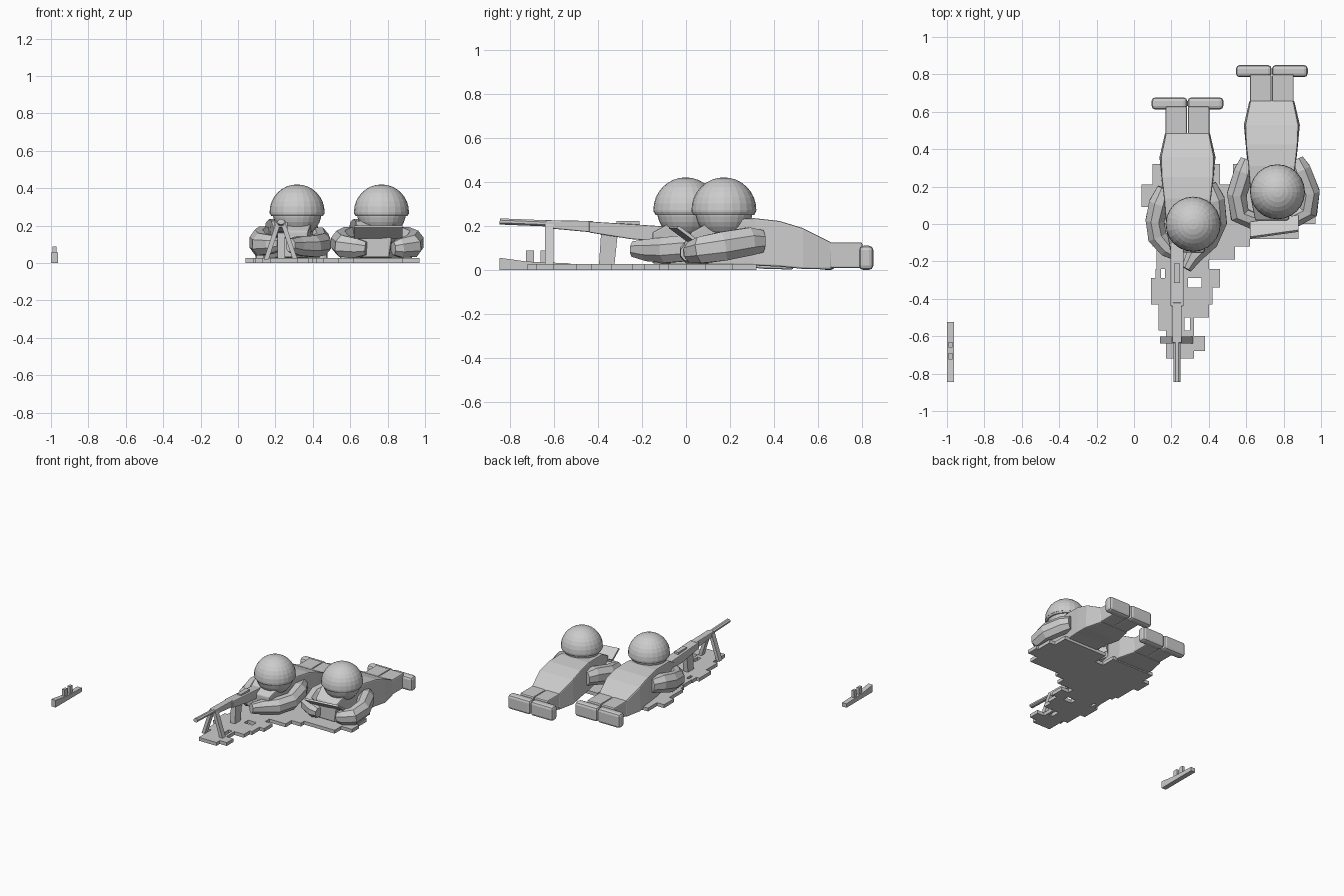
import bpy, bmesh, math
from mathutils import Vector, Matrix

if "Cube" in bpy.data.objects:
    bpy.data.objects.remove(bpy.data.objects["Cube"])

grey = bpy.data.materials.new("plain grey")
grey.use_nodes = True
grey.diffuse_color = (0.6, 0.6, 0.6, 1)
grey.node_tree.nodes["Principled BSDF"].inputs["Base Color"].default_value = (0.6, 0.6, 0.6, 1)


def finish(name, bm, bevel=0):
    bmesh.ops.recalc_face_normals(bm, faces=bm.faces)
    me = bpy.data.meshes.new(name)
    bm.to_mesh(me)
    bm.free()
    me.materials.append(grey)
    ob = bpy.data.objects.new(name, me)
    bpy.context.collection.objects.link(ob)
    if bevel:
        mod = ob.modifiers.new("Bevel", "BEVEL")
        mod.width, mod.segments = bevel, 2
    return ob


def add_box(bm, x, y, z):
    m = Matrix.Translation([sum(r) / 2 for r in (x, y, z)]) @ Matrix.Diagonal(
        [r[1] - r[0] for r in (x, y, z)] + [1])
    bmesh.ops.create_cube(bm, size=1, matrix=m)


def box(name, x, y, z, bevel=0):
    bm = bmesh.new()
    add_box(bm, x, y, z)
    return finish(name, bm, bevel)


def loft(name, rings, bevel=0):
    """Skin a list of equal-sized point rings and cap both ends."""
    bm = bmesh.new()
    vs = [[bm.verts.new(p) for p in ring] for ring in rings]
    n = len(vs[0])
    for a, b in zip(vs, vs[1:]):
        for i in range(n):
            j = (i + 1) % n
            bm.faces.new((a[i], a[j], b[j], b[i]))
    bm.faces.new(vs[0])
    bm.faces.new(vs[-1])
    return finish(name, bm, bevel)


def prism(name, profile, x0, x1, bevel=0):
    return loft(name, [[(x, y, z) for y, z in profile] for x in (x0, x1)], bevel)


def tube(name, path, sides=8, smooth=False):
    """Path of (x, y, z, half width, half height)."""
    pts = [Vector(p[:3]) for p in path]
    rings = []
    for i, p in enumerate(path):
        t = (pts[min(i + 1, len(pts) - 1)] - pts[max(i - 1, 0)]).normalized()
        side = t.cross(Vector((0, 0, 1))).normalized()
        up = side.cross(t)
        ring = []
        for k in range(sides):
            a = math.tau * (k + 0.5) / sides
            ring.append(pts[i] + side * p[3] * math.cos(a) * 1.08 + up * p[4] * math.sin(a) * 1.08)
        rings.append(ring)
    return loft(name, rings)


def dome(name, centre, radius, low, squash=1):
    """Sphere cut flat below the given height."""
    bm = bmesh.new()
    bmesh.ops.create_uvsphere(bm, u_segments=24, v_segments=16, radius=radius,
                              matrix=Matrix.Translation(centre))
    cut = bmesh.ops.bisect_plane(bm, geom=bm.verts[:] + bm.edges[:] + bm.faces[:],
                                 plane_co=(0, 0, low), plane_no=(0, 0, -1), clear_outer=True)
    bmesh.ops.holes_fill(bm, edges=[e for e in cut["geom_cut"] if isinstance(e, bmesh.types.BMEdge)])
    return finish(name, bm)


def soldier(who, cx, dy):
    # Torso and thighs, stations of (y, top half width, bottom half width, z low, z high)
    stations = [(0.02, 0.09, 0.07, 0.03, 0.17), (0.12, 0.11, 0.09, 0.025, 0.225),
                (0.31, 0.125, 0.128, 0.02, 0.235), (0.425, 0.138, 0.14, 0.015, 0.222),
                (0.53, 0.142, 0.15, 0.005, 0.19), (0.66, 0.115, 0.12, 0.002, 0.125)]
    loft(who + "_torso", [[(cx - b, y + dy, lo), (cx + b, y + dy, lo),
                           (cx + t, y + dy, hi), (cx - t, y + dy, hi)]
                          for y, t, b, lo, hi in stations], 0.008)
    # Lower legs and boots
    for s, side in ((1, "left"), (-1, "right")):
        leg = sorted((cx + s * 0.002, cx + s * 0.117))
        boot = sorted((cx + s * 0.001, cx + s * 0.192))
        box(f"{who}_{side}_lower_leg", leg, (0.64 + dy, 0.80 + dy), (0.008, 0.125), 0.008)
        box(f"{who}_{side}_boot", boot, (0.785 + dy, 0.85 + dy), (0.0, 0.11), 0.02)
    # Head, helmet and rim
    hx, hy = cx + 0.03, 0.172 + dy
    dome(who + "_head", (hx, hy, 0.268), 0.13, 0.16)
    dome(who + "_helmet", (hx, hy, 0.273), 0.147, 0.262)
    bm = bmesh.new()
    bmesh.ops.create_cone(bm, cap_ends=True, segments=24, radius1=0.138, radius2=0.145, depth=0.014,
                          matrix=Matrix.Translation((hx, hy, 0.257)))
    finish(who + "_helmet_rim", bm)


soldier("spotter", 0.737, 0.0)
soldier("gunner", 0.286, -0.173)

# Arms: shoulder, upper arm, elbow, forearm, hand
tube("spotter_left_arm", [(0.865, 0.345, 0.13, 0.04, 0.05), (0.89, 0.29, 0.13, 0.055, 0.063),
                          (0.94, 0.17, 0.108, 0.053, 0.066), (0.93, 0.07, 0.09, 0.053, 0.06),
                          (0.865, 0.03, 0.08, 0.045, 0.05), (0.83, 0.015, 0.078, 0.03, 0.035)])
tube("spotter_right_arm", [(0.61, 0.345, 0.13, 0.04, 0.05), (0.59, 0.28, 0.13, 0.055, 0.063),
                           (0.55, 0.16, 0.108, 0.053, 0.066), (0.565, 0.05, 0.09, 0.053, 0.06),
                           (0.64, 0.015, 0.08, 0.045, 0.05), (0.685, 0.005, 0.078, 0.03, 0.035)])
tube("gunner_left_arm", [(0.40, 0.21, 0.135, 0.04, 0.05), (0.43, 0.13, 0.13, 0.055, 0.06),
                         (0.445, 0.01, 0.1, 0.052, 0.06), (0.40, -0.09, 0.09, 0.052, 0.058),
                         (0.32, -0.17, 0.09, 0.045, 0.05), (0.28, -0.24, 0.095, 0.028, 0.035)])
tube("gunner_right_arm", [(0.165, 0.19, 0.135, 0.04, 0.05), (0.135, 0.11, 0.13, 0.055, 0.065),
                          (0.112, 0.02, 0.11, 0.05, 0.07), (0.125, -0.07, 0.1, 0.052, 0.06),
                          (0.18, -0.135, 0.1, 0.045, 0.05), (0.225, -0.165, 0.105, 0.03, 0.035)])

# Tilted map board in front of the spotter
board = prism("map_board", [(-0.06, 0.19), (-0.05, 0.2), (0.03, 0.142), (0.02, 0.13)], 0.62, 0.88)
for v in board.data.vertices:
    v.co.y += 0.14 * (v.co.x - 0.75)

# Long gun
tube("gun_barrel", [(0.23, -0.845, 0.22, 0.018, 0.014), (0.23, -0.42, 0.203, 0.018, 0.014)])
prism("gun_handguard", [(-0.636, 0.226), (-0.42, 0.222), (-0.42, 0.17), (-0.636, 0.19)],
      0.205, 0.255, 0.005)
prism("gun_receiver", [(-0.44, 0.22), (-0.10, 0.198), (0.02, 0.185), (0.02, 0.1),
                       (-0.13, 0.13), (-0.25, 0.14), (-0.44, 0.17)], 0.195, 0.265, 0.005)
box("gun_top_cover", (0.213, 0.247), (-0.315, -0.21), (0.2, 0.222))
prism("gun_magazine", [(-0.385, 0.17), (-0.31, 0.16), (-0.325, 0.02), (-0.395, 0.02)], 0.21, 0.25)

# Bipod
for s, side in ((1, "left"), (-1, "right")):
    bx = 0.228
    loft(f"bipod_{side}_leg", [[(bx + s * c + dx, y, z) for dx, y in
                                ((-0.013, -0.64), (0.013, -0.64), (0.013, -0.602), (-0.013, -0.602))]
                               for c, z in ((0.077, 0.02), (0.012, 0.215))])

# Ground slab with a stepped outline: (y high, y low, spans)
rows = [(0.32, 0.21, [(0.10, 0.46), (0.53, 0.90)]), (0.21, 0.09, [(0.04, 0.95)]),
        (0.09, 0, [(0.08, 0.97)]), (0, -0.08, [(0.08, 0.88)]), (-0.08, -0.12, [(0.10, 0.62)]),
        (-0.12, -0.19, [(0.12, 0.54)]), (-0.19, -0.24, [(0.12, 0.40)]),
        (-0.24, -0.29, [(0.115, 0.145), (0.165, 0.46)]),
        (-0.29, -0.34, [(0.09, 0.29), (0.36, 0.46)]), (-0.34, -0.43, [(0.09, 0.42)]),
        (-0.43, -0.50, [(0.13, 0.40)]), (-0.50, -0.57, [(0.13, 0.27), (0.30, 0.32)]),
        (-0.57, -0.60, [(0.17, 0.32)]), (-0.60, -0.68, [(0.17, 0.38)]), (-0.68, -0.72, [(0.17, 0.32)])]
bm = bmesh.new()
for hi, lo, spans in rows:
    for span in spans:
        add_box(bm, span, (lo, hi), (0, 0.026))
finish("ground_slab", bm)

# Loose rail lying apart, with two lugs
prism("loose_rail", [(-0.845, 0), (-0.845, 0.055), (-0.72, 0.038), (-0.525, 0.03), (-0.525, 0)],
      -1.0, -0.963)
for lug, y in (("front", (-0.725, -0.69)), ("back", (-0.66, -0.63))):
    box(f"rail_{lug}_lug", (-0.992, -0.971), y, (0.02, 0.088))
